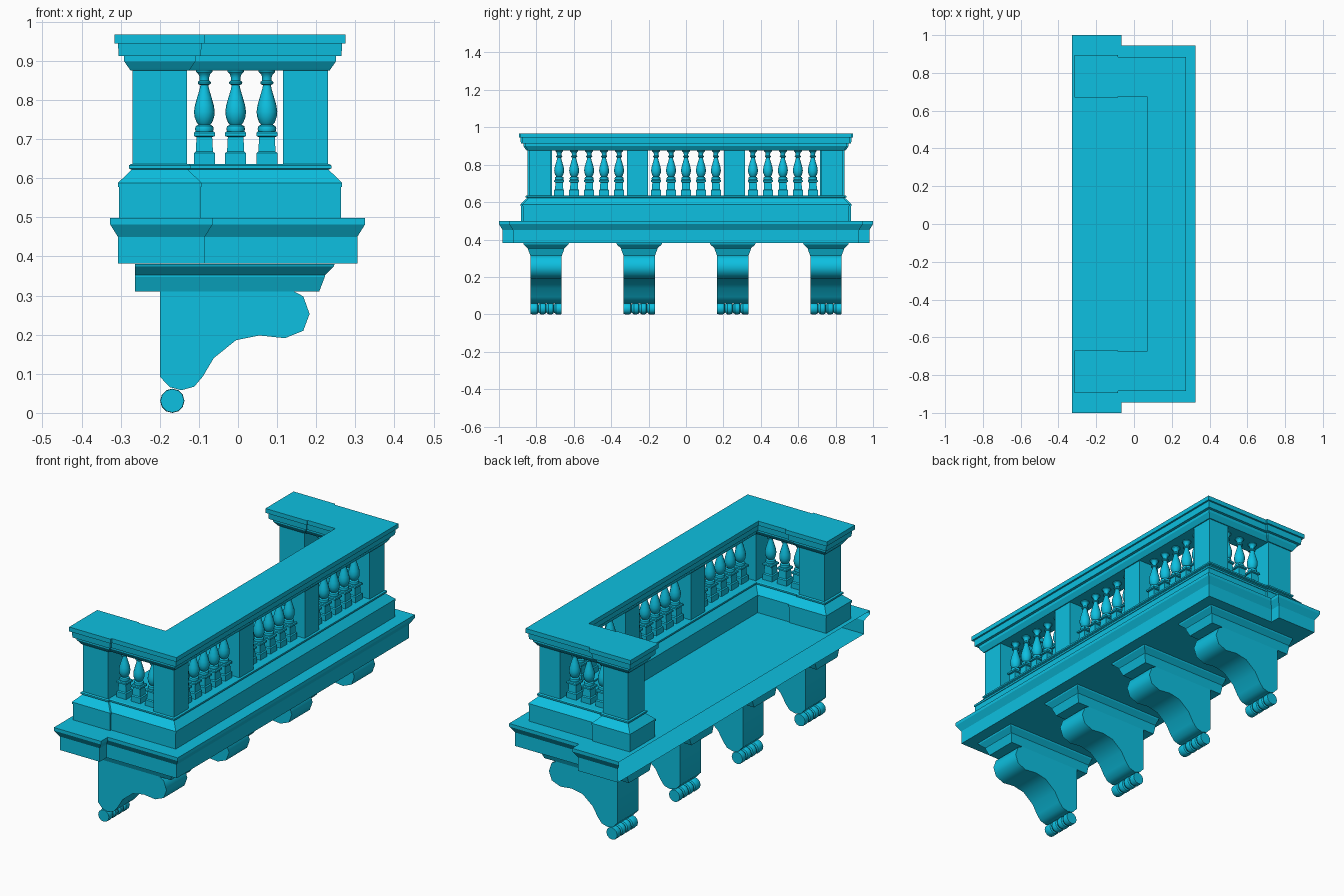
import bpy, bmesh, math

if "Cube" in bpy.data.objects:
    bpy.data.objects.remove(bpy.data.objects["Cube"])

stone = bpy.data.materials.new("cyan_stone")
stone.diffuse_color = (0.004, 0.53, 0.75, 1)
stone.use_nodes = True
stone.node_tree.nodes["Principled BSDF"].inputs["Base Color"].default_value = stone.diffuse_color

def make_object(name, mesh, smooth_angle=0):
    ob = bpy.data.objects.new(name, mesh)
    bpy.context.collection.objects.link(ob)
    if not mesh.materials:
        mesh.materials.append(stone)
    if smooth_angle:
        bpy.ops.object.select_all(action='DESELECT')
        ob.select_set(True)
        bpy.context.view_layer.objects.active = ob
        bpy.ops.object.shade_smooth_by_angle(angle=math.radians(smooth_angle))
    return ob

def skin(stacks, name):
    """Join each stack of equal-length rings into a capped solid; return one mesh."""
    verts, faces = [], []
    for rings in stacks:
        base, n = len(verts), len(rings[0])
        for ring in rings:
            verts += ring
        for r in range(len(rings) - 1):
            a, b = base + r * n, base + (r + 1) * n
            faces += [(a + i, a + (i + 1) % n, b + (i + 1) % n, b + i) for i in range(n)]
        last = base + (len(rings) - 1) * n
        faces.append(tuple(range(base + n - 1, base - 1, -1)))
        faces.append(tuple(range(last, last + n)))
    mesh = bpy.data.meshes.new(name)
    mesh.from_pydata(verts, [], faces)
    mesh.update()
    return mesh

def offset(outline, d):
    """Push a right-angled counter-clockwise outline outward by d."""
    out, n = [], len(outline)
    for i, p in enumerate(outline):
        x, y = p
        for a, b in ((outline[i - 1], p), (p, outline[(i + 1) % n])):
            length = math.dist(a, b)
            x += d * (b[1] - a[1]) / length
            y -= d * (b[0] - a[0]) / length
        out.append((x, y))
    return out

def moulding(outline, profile):
    return [[(x, y, z) for x, y in offset(outline, d)] for d, z in profile]

def turned(profile, sides):
    return [[(r * math.cos(2 * math.pi * i / sides), r * math.sin(2 * math.pi * i / sides), z)
             for i in range(sides)] for r, z in profile]

def rect(x0, x1, y0, y1):
    return [(x0, y0), (x1, y0), (x1, y1), (x0, y1)]

def mirror_outline(half):
    return half + [(x, -y) for x, y in reversed(half)]

# Floor slab, deeper at the wall ends and open where it meets the wall
slab = mirror_outline([(-.307, -.98), (-.085, -.98), (-.085, -.925), (.305, -.925)])
slab_mesh = skin([moulding(slab, [(0, .382), (0, .45), (.02, .482), (.02, .498)])], "floor_slab")
bm = bmesh.new()
bm.from_mesh(slab_mesh)
wall_side = [f for f in bm.faces if all(v.co.x < -.3 for v in f.verts)]
bmesh.ops.delete(bm, geom=wall_side, context='FACES')
bm.to_mesh(slab_mesh)
bm.free()
make_object("floor_slab", slab_mesh)

# Parapet plinth and handrail share one U-shaped plan
outer = [(-.27, -.848), (-.13, -.848), (-.13, -.8385), (.2295, -.8385)]
inner = [(-.27, .716), (-.13, .716), (-.13, .7215), (.1155, .7215)]
plan = mirror_outline(outer) + mirror_outline(inner)
make_object("parapet_plinth", skin([moulding(plan, [
    (.034, .498), (.034, .578), (.037, .578), (.037, .588), (.002, .622),
    (.009, .625), (.009, .633), (.004, .636)])], "parapet_plinth"))
make_object("handrail", skin([moulding(plan, [
    (.005, .876), (.008, .88), (.021, .899), (.021, .913), (.035, .913),
    (.037, .945), (.046, .945), (.046, .967)])], "handrail"))

# Piers: wall ends, corners and two along the front
piers = [("front_pier", rect(.1155, .2295, s * .26 - .056, s * .26 + .056)) for s in (-1, 1)]
for s in (-1, 1):
    lo, hi = sorted((s * .716, s * .848))
    piers.append(("wall_pier", rect(-.27, -.13, lo, hi)))
    lo, hi = sorted((s * .7215, s * .8385))
    piers.append(("corner_pier", rect(.1155, .2295, lo, hi)))
for name, outline in piers:
    make_object(name, skin([moulding(outline, [(0, .63), (0, .88)])], name))

# Baluster: stepped square foot with a turned vase above
square = rect(-.02, .02, -.02, .02)
foot = moulding(square, [(.007, .633), (.007, .664), (.002, .668), (0, .705),
                         (.007, .708), (.007, .716), (.003, .72)])
vase = turned([(.022, .719), (.024, .726), (.022, .733), (.015, .737), (.02, .743),
               (.025, .757), (.0265, .77), (.024, .787), (.018, .808), (.012, .828),
               (.010, .838), (.016, .841), (.017, .846), (.012, .850), (.012, .858),
               (.015, .866), (.021, .872), (.021, .878)], 16)
baluster = skin([foot, vase], "baluster")
spots = [(.1725, c + .08 * i) for c in (-.518, 0, .518) for i in range(-2, 3)]
spots += [(-.006 + .08 * i, s * .78) for s in (-1, 1) for i in (-1, 0, 1)]
for x, y in spots:
    make_object("baluster", baluster, 35).location = (x, y, 0)

# Brackets: moulded plate, scrolled body and beaded roll
scroll = [(-.2, .315), (-.2, .093), (-.175, .066), (-.145, .058), (-.112, .067), (-.09, .093),
          (-.062, .14), (-.005, .186), (.055, .198), (.12, .191), (.167, .21), (.183, .253),
          (.167, .298), (.135, .315)]
body = skin([[[(x, y, z) for x, z in scroll] for y in (.083, -.083)]], "bracket_body")
plate = moulding(rect(-.263, .208, -.083, .083),
                 [(0, .311), (.014, .348), (.014, .352), (.037, .374), (.039, .381)])
plate = skin([[[(max(x, -.263), y, z) for x, y, z in ring] for ring in plate]], "bracket_plate")
beads = 4
width = .166 / beads
bead_profile = [(.030, 0)]
for b in range(beads):
    bead_profile += [(r, (b + t) * width) for r, t in
                     ((.031, .3), (.031, .7), (.028, .9), (.021, 1))]
bead_profile[-1] = (.030, .166)
bead_profile[-2] = (.031, .162)
roll = skin([turned(bead_profile, 12)], "bracket_roll")
for y in (-.748, -.25, .25, .748):
    make_object("bracket_plate", plate).location.y = y
    make_object("bracket_body", body, 60).location.y = y
    ob = make_object("bracket_roll", roll, 35)
    ob.rotation_euler.x = -math.pi / 2
    ob.location = (-.168, y - .083, .031)
